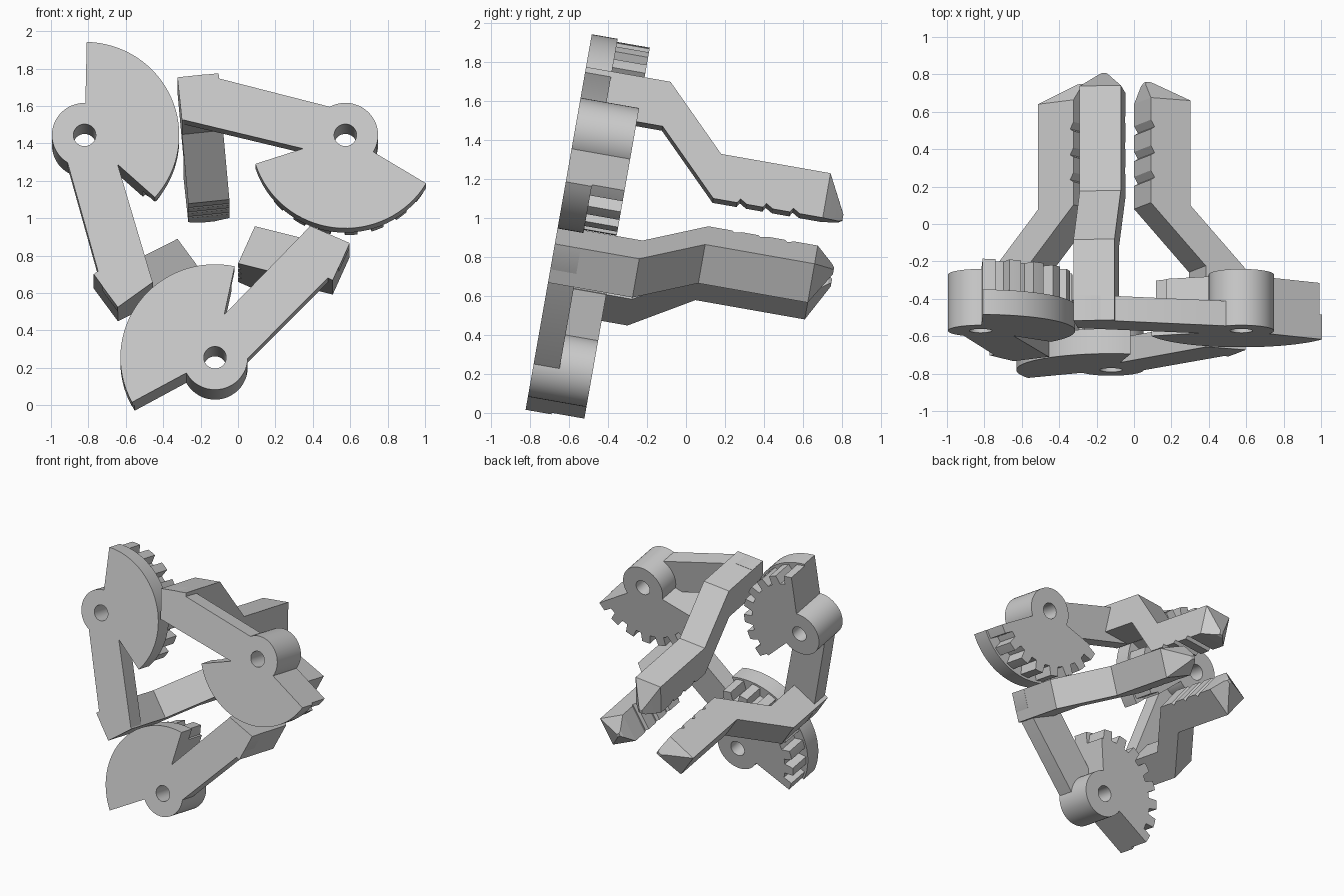
import bpy, bmesh
from math import radians, sin, cos, pi
from mathutils import Matrix, Vector

cube = bpy.data.objects.get("Cube")
if cube:
    bpy.data.objects.remove(cube)

grey = bpy.data.materials.new("light_grey")
grey.use_nodes = True
GREY = (0.6, 0.6, 0.6, 1)
grey.diffuse_color = GREY
grey.node_tree.nodes["Principled BSDF"].inputs["Base Color"].default_value = GREY

# The mechanism leans back; three equal units turn about its axis
BASE = Matrix.Translation((-0.123, -0.641, 1.048)) @ Matrix.Rotation(radians(-10), 4, 'X')
PIVOT = Vector((0.697, 0.4025))
PLATE, DEPTH = 0.135, 0.305


def finish(name, bm, unit):
    bmesh.ops.recalc_face_normals(bm, faces=bm.faces)
    mesh = bpy.data.meshes.new(name)
    bm.to_mesh(mesh)
    bm.free()
    mesh.materials.append(grey)
    obj = bpy.data.objects.new(name, mesh)
    bpy.context.collection.objects.link(obj)
    obj.matrix_world = BASE @ Matrix.Rotation(radians(120 * unit), 4, 'Y')
    bpy.ops.object.select_all(action='DESELECT')
    obj.select_set(True)
    bpy.context.view_layer.objects.active = obj
    bpy.ops.object.shade_smooth_by_angle(angle=radians(25))


def prism(bm, front, back):
    """Closed solid between two matching outlines."""
    a = [bm.verts.new(p) for p in front]
    b = [bm.verts.new(p) for p in back]
    bm.faces.new(a)
    bm.faces.new(b[::-1])
    for i in range(len(a)):
        j = (i + 1) % len(a)
        bm.faces.new((a[i], b[i], b[j], a[j]))


def arc_band(name, outline, inner, w0, w1, unit, closed=False):
    """Ring or ring sector about the pivot; outline holds (degrees, radius)."""
    bm = bmesh.new()
    rows = []
    for deg, r in outline:
        d = Vector((cos(radians(deg)), sin(radians(deg))))
        row = []
        for rad, w in ((inner, w0), (r, w0), (r, w1), (inner, w1)):
            q = PIVOT + d * rad
            row.append(bm.verts.new((q.x, w, q.y)))
        rows.append(row)
    count = len(rows)
    for i in range(count if closed else count - 1):
        p, q = rows[i], rows[(i + 1) % count]
        for k in range(4):
            m = (k + 1) % 4
            bm.faces.new((p[k], p[m], q[m], q[k]))
    if not closed:
        bm.faces.new(rows[0])
        bm.faces.new(rows[-1][::-1])
    finish(name, bm, unit)


def gear_outline(start, end, root, tip, pitch):
    """Flat-topped teeth counted back from the end angle."""
    points = [(end, tip)]
    a = end
    while a - 9 > start:
        points += [(a - 4, tip), (a - 8, tip), (a - 9.5, root),
                   (a - 12.5, root), (a - 15.5, root), (a - pitch, tip)]
        a -= pitch
    points = [p for p in points if p[0] > start]
    return points + [(start, root)]


def finger_point(t, s, w):
    """Finger frame: t across, s outwards, w backwards."""
    c, n = cos(radians(6)), sin(radians(6))
    return (-0.033 + t * c - s * n, w, 0.1755 + t * n + s * c)


def build_finger(unit):
    half, thick, rise, end = 0.1105, 0.233, 0.321, 1.33
    side = [(0, rise), (0.44, rise), (0.76, 0)]
    for w in (0.91, 1.045, 1.185):       # grip grooves
        side += [(w - 0.025, 0), (w - 0.012, 0.022), (w + 0.025, 0)]
    side += [(end, 0), (end, thick), (0.76, thick),
             (0.44, rise + thick), (0, rise + thick)]
    bm = bmesh.new()
    prism(bm, [finger_point(-half, s, w) for w, s in side],
          [finger_point(half, s, w) for w, s in side])
    finish("finger", bm, unit)

    # Pointed fingertip, drawn towards the gripping face
    bm = bmesh.new()
    for h, low, high, w in ((half, 0, thick, end), (0.03, 0.005, 0.075, 1.415),
                            (0.012, 0.015, 0.045, 1.432)):
        for t in (-h, h):
            for s in (low, high):
                bm.verts.new(finger_point(t, s, w))
    bmesh.ops.convex_hull(bm, input=bm.verts)
    finish("fingertip", bm, unit)


def build_arm(unit):
    along = Vector((cos(radians(165)), sin(radians(165))))
    up = Vector((sin(radians(15)), cos(radians(15)))) * 0.127
    root = PIVOT + along * 0.09
    shape = [root - up, (-0.177, 0.487), (-0.2, 0.716), (-0.06, 0.731), root + up]
    bm = bmesh.new()
    prism(bm, [(p[0], 0, p[1]) for p in shape], [(p[0], PLATE, p[1]) for p in shape])
    finish("arm", bm, unit)


START, END = 198, 328.7
for unit in range(3):
    arc_band("pivot_boss", [(i * 7.5, 0.175) for i in range(48)],
             0.06, 0, DEPTH, unit, closed=True)
    arc_band("sector_plate", [(START + (END - START) * i / 32, 0.506) for i in range(33)],
             0.1, 0, PLATE, unit)
    arc_band("gear_teeth", gear_outline(START, END, 0.42, 0.49, 17),
             0.1, PLATE, DEPTH, unit)
    build_arm(unit)
    build_finger(unit)
